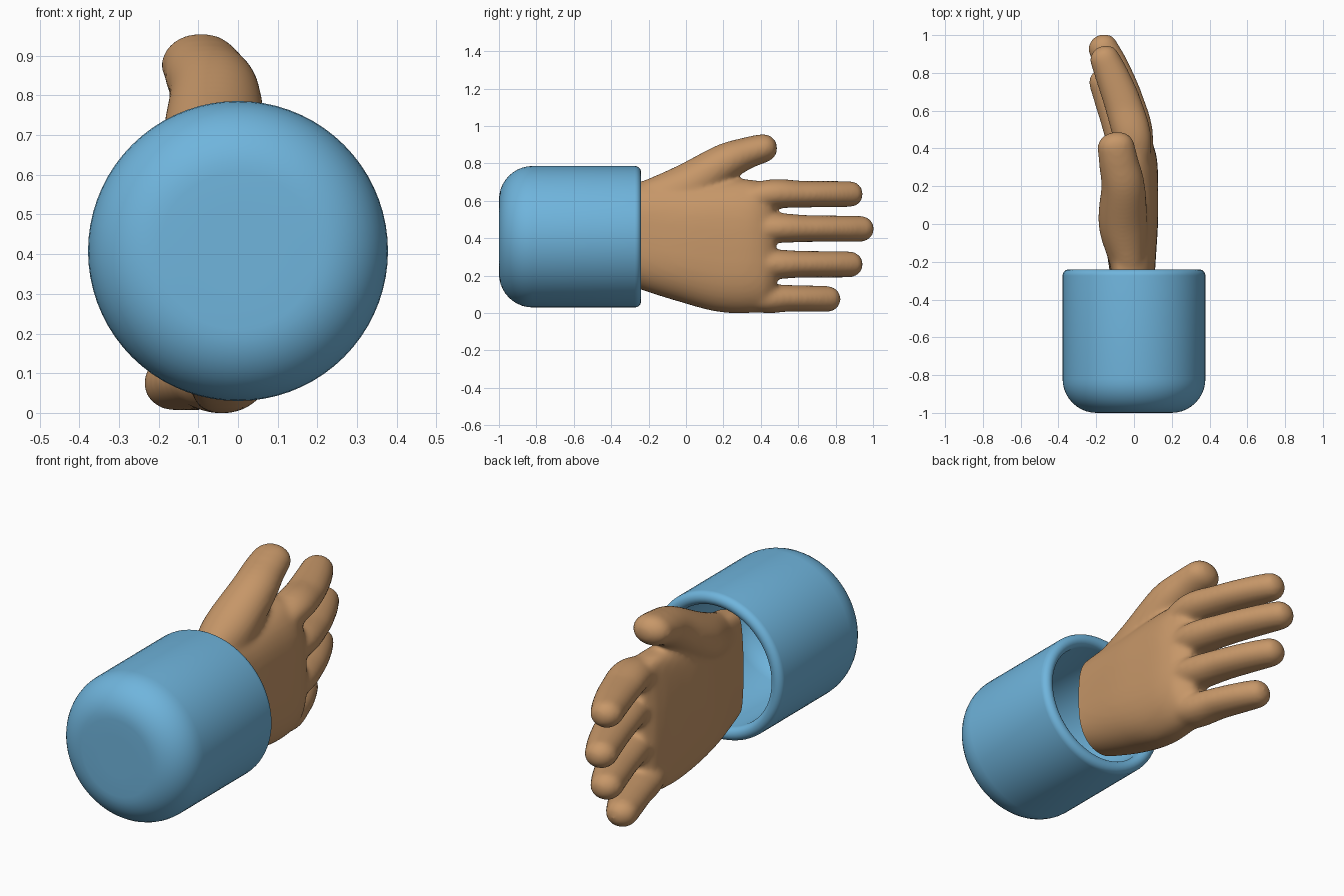
import bpy, bmesh, math
from mathutils import Vector

if "Cube" in bpy.data.objects:
    bpy.data.objects.remove(bpy.data.objects["Cube"])


def material(name, rgb):
    m = bpy.data.materials.new(name)
    m.diffuse_color = (*rgb, 1)
    m.use_nodes = True
    m.node_tree.nodes["Principled BSDF"].inputs["Base Color"].default_value = m.diffuse_color
    return m


def add_object(name, bm, mat):
    bmesh.ops.recalc_face_normals(bm, faces=bm.faces)
    me = bpy.data.meshes.new(name)
    bm.to_mesh(me)
    bm.free()
    me.materials.append(mat)
    ob = bpy.data.objects.new(name, me)
    bpy.context.collection.objects.link(ob)
    return ob


def bridge(bm, rings):
    for a, b in zip(rings, rings[1:]):
        n = len(a)
        for i in range(n):
            bm.faces.new((a[i], a[(i + 1) % n], b[(i + 1) % n], b[i]))
    bm.faces.new(rings[0])
    bm.faces.new(rings[-1])


def smooth_path(pts, steps=6):
    """Catmull-Rom through (x, y, z, rx, rz) stations."""
    p = [Vector(q) for q in pts]
    p = [p[0] * 2 - p[1]] + p + [p[-1] * 2 - p[-2]]
    out = []
    for i in range(1, len(p) - 2):
        for k in range(steps):
            t = k / steps
            a, b, c, d = p[i - 1:i + 3]
            out.append(0.5 * (2 * b + (c - a) * t + (2 * a - 5 * b + 4 * c - d) * t * t
                              + (3 * b - a - 3 * c + d) * t ** 3))
    return out + [p[-2]]


def loft(bm, pts, power=2.0, cup=0.0, round_end=True):
    """Tube along the stations; cup bends the section edges to the palm side."""
    path = smooth_path(pts)
    rings, n = [], 40

    def ring(c, t, rx, rz):
        ez = Vector((1, 0, 0)).cross(t).normalized()
        ex = t.cross(ez).normalized()
        vs = []
        for i in range(n):
            a = 2 * math.pi * i / n
            u, v = [math.copysign(abs(w) ** (2 / power), w) for w in (math.cos(a), math.sin(a))]
            vs.append(bm.verts.new(c + ex * (u * rx - cup * v ** 4) + ez * v * rz))
        rings.append(vs)

    for i, s in enumerate(path):
        lo, hi = path[max(i - 1, 0)], path[min(i + 1, len(path) - 1)]
        t = Vector((hi - lo)[:3]).normalized()
        ring(Vector(s[:3]), t, s[3], s[4])
    if round_end:
        for k in range(1, 7):
            a = math.radians(14.2 * k)
            ring(Vector(s[:3]) + t * s[4] * math.sin(a), t, s[3] * math.cos(a), s[4] * math.cos(a))
    bridge(bm, rings)


skin = material("skin", (0.57, 0.31, 0.14))
blue = material("blue_cloth", (0.16, 0.46, 0.72))

# Sleeve: hollow lathe around the y axis, closed and rounded at the front
R, ZC = 0.378, 0.408
prof = [(0.1, -1.0)]
for k in range(11):
    a = math.radians(9 * k)
    prof.append((R - 0.18 + 0.18 * math.sin(a), -0.82 - 0.18 * math.cos(a)))
for k in range(13):
    a = math.radians(15 * k)
    r = 0.034
    prof.append((R - r + r * math.cos(a), -0.24 - r + r * math.sin(a)))
prof += [(0.31, -0.8), (0.28, -0.88), (0.2, -0.92), (0.1, -0.93)]
bm = bmesh.new()
N = 72
bridge(bm, [[bm.verts.new((r * math.cos(2 * math.pi * i / N), y, ZC + r * math.sin(2 * math.pi * i / N)))
             for i in range(N)] for r, y in prof])
sleeve = add_object("sleeve", bm, blue)

# Palm
bm = bmesh.new()
loft(bm, [(0.0, -0.42, 0.43, 0.105, 0.24), (-0.008, -0.25, 0.422, 0.12, 0.284),
          (-0.016, 0.0, 0.385, 0.143, 0.325), (-0.006, 0.2, 0.36, 0.134, 0.355),
          (0.0, 0.34, 0.357, 0.122, 0.357), (-0.008, 0.42, 0.36, 0.1, 0.345),
          (-0.018, 0.47, 0.362, 0.06, 0.31)], power=2.8, cup=0.04, round_end=False)

# Fingers: height at base, height at tip, reach, sideways shift at base and tip
for z0, z1, tip, s0, s1 in [(0.634, 0.636, 0.944, -0.01, 0.0), (0.454, 0.45, 1.003, 0.0, 0.02),
                            (0.263, 0.26, 0.944, 0.0, 0.0), (0.085, 0.075, 0.825, -0.035, -0.06)]:
    L = tip - 0.068
    edge = 0.055 * (0.36 - z0) / 0.275      # outer fingers start further inside the palm
    rx = [0.06, 0.1, 0.1, 0.091, 0.08]
    rz = [0.05, 0.078, 0.072, 0.071, 0.07]
    st = []
    for i, f in enumerate((0, 0.35, 0.62, 0.85, 1)):
        y = 0.2 + (L - 0.2) * f
        x = 0.012 - 0.44 * max(y - 0.35, 0) ** 1.5 + s0 * (1 - f) + s1 * f
        st.append((x, y, z0 + (z1 - z0) * f + (edge if i == 0 else 0), rx[i], rz[i]))
    loft(bm, st)

# Thumb
loft(bm, [(-0.01, -0.42, 0.53, 0.08, 0.1), (-0.03, -0.2, 0.59, 0.1, 0.12),
          (-0.058, 0.0, 0.672, 0.13, 0.124), (-0.058, 0.2, 0.8, 0.116, 0.103),
          (-0.08, 0.32, 0.853, 0.106, 0.086), (-0.096, 0.412, 0.881, 0.099, 0.077)])
hand = add_object("hand", bm, skin)

# Fuse the hand into one skin, then trim the wrist flat just inside the cuff
m = hand.modifiers.new("fuse", 'REMESH')
m.mode = 'VOXEL'
m.voxel_size = 0.012
m = hand.modifiers.new("soften", 'SMOOTH')
m.factor = 0.5
m.iterations = 18
bpy.context.view_layer.update()
bm = bmesh.new()
bm.from_object(hand, bpy.context.evaluated_depsgraph_get())
bpy.data.objects.remove(hand)
cut = bmesh.ops.bisect_plane(bm, geom=bm.verts[:] + bm.edges[:] + bm.faces[:],
                             plane_co=(0, -0.3, 0), plane_no=(0, -1, 0), clear_outer=True)
bmesh.ops.holes_fill(bm, edges=[e for e in cut["geom_cut"] if isinstance(e, bmesh.types.BMEdge)], sides=0)
hand = add_object("hand", bm, skin)

for ob in (sleeve, hand):
    bpy.ops.object.select_all(action='DESELECT')
    bpy.context.view_layer.objects.active = ob
    ob.select_set(True)
    bpy.ops.object.shade_smooth_by_angle(angle=math.radians(50))
